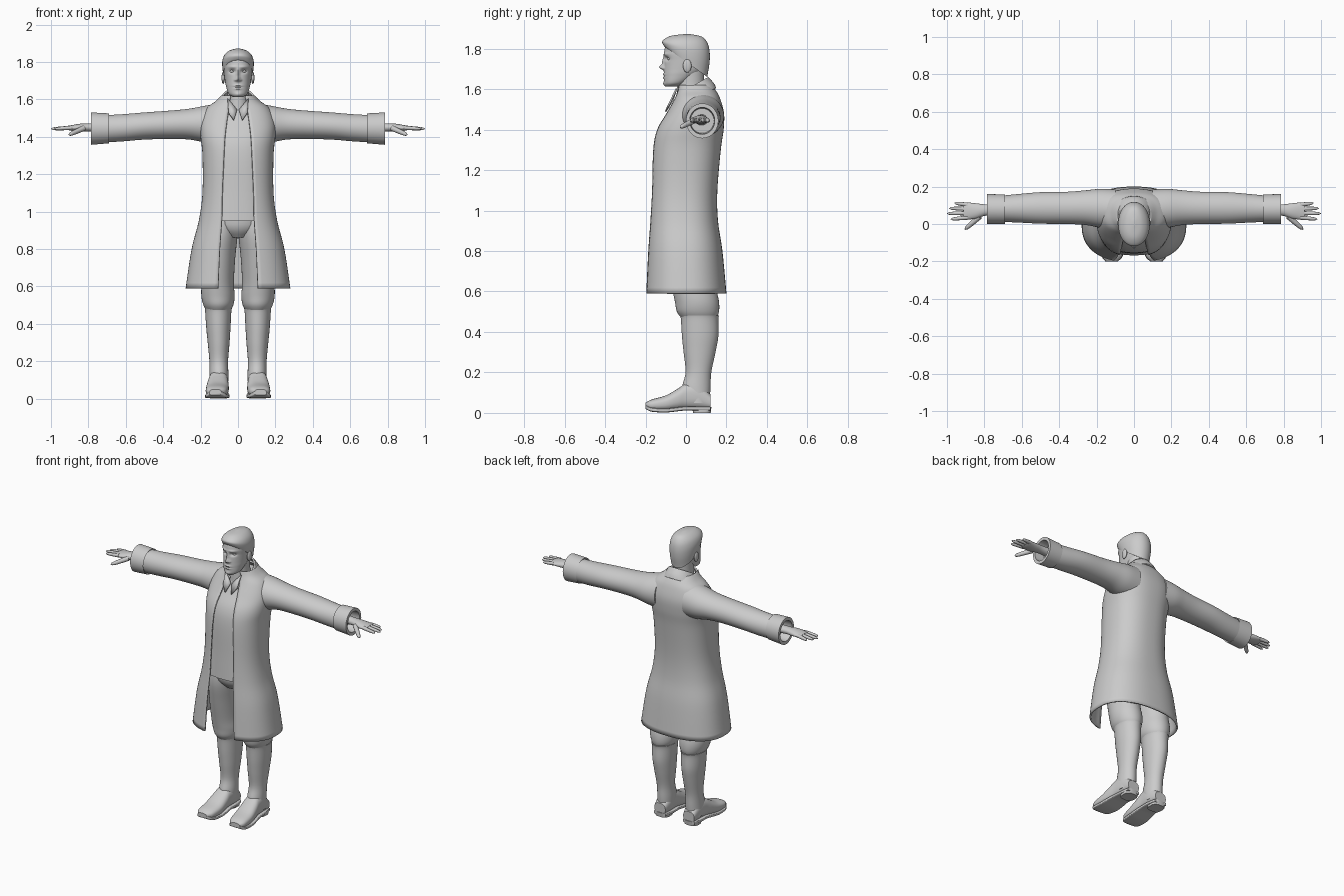
import bpy, bmesh, math
from mathutils import Vector

default_cube = bpy.data.objects.get("Cube")
if default_cube:
    bpy.data.objects.remove(default_cube)

grey = bpy.data.materials.new("plain grey")
grey.use_nodes = True
grey.diffuse_color = (0.6, 0.6, 0.6, 1)
grey.node_tree.nodes["Principled BSDF"].inputs["Base Color"].default_value = grey.diffuse_color


def finish(name, bm, closed=True, thickness=0):
    """Turn a bmesh into a smooth shaded object."""
    if closed:
        bmesh.ops.recalc_face_normals(bm, faces=bm.faces)
    mesh = bpy.data.meshes.new(name)
    bm.to_mesh(mesh)
    bm.free()
    mesh.materials.append(grey)
    obj = bpy.data.objects.new(name, mesh)
    bpy.context.collection.objects.link(obj)
    bpy.ops.object.select_all(action="DESELECT")
    bpy.context.view_layer.objects.active = obj
    obj.select_set(True)
    bpy.ops.object.shade_smooth_by_angle(angle=math.radians(40))
    if thickness:
        solid = obj.modifiers.new("thickness", "SOLIDIFY")
        solid.thickness, solid.offset = thickness, -1
    return obj


def smooth_rows(rows, steps):
    """Interpolate the cross-sections with a Catmull-Rom spline."""
    last, result = len(rows) - 1, []
    for i in range(last):
        quad = [rows[max(0, min(last, i + k))] for k in (-1, 0, 1, 2)]
        for step in range(steps):
            s = step / steps
            result.append([b + 0.5 * s * (c - a + s * (2*a - 5*b + 4*c - d + s * (3*(b - c) + d - a)))
                           for a, b, c, d in zip(*quad)])
    return result + [list(rows[-1])]


def loft(name, rows, axis="z", side=1, power=2, segments=40, steps=5, tilt=None, open_front=False,
         thickness=0, shape=None):
    """Skin superellipses; a row is position, u range, v range and half the front gap."""
    bm, rings = bmesh.new(), []
    dense = smooth_rows(rows, steps)

    def bend(value):
        return math.copysign(abs(value) ** (2 / power), value)

    for i, row in enumerate(dense):
        t, u0, u1, v0, v1 = row[:5]
        start = 0
        if open_front:
            start = math.asin(min(1, (2 * row[5] / (u1 - u0)) ** (power / 2)))
        count = segments + 1 if open_front else segments
        ring = []
        for j in range(count):
            angle = start + (2 * math.pi - 2 * start) * j / segments
            across, depth = bend(math.sin(angle)), -bend(math.cos(angle))
            u = (u0 + u1) / 2 + across * (u1 - u0) / 2
            v = (v0 + v1) / 2 + depth * (v1 - v0) / 2
            p = t + (tilt(i / (len(dense) - 1)) * depth if tilt else 0)
            point = Vector({"z": (u, v, p), "x": (p, u, v), "y": (u, p, v)}[axis])
            if shape:
                point = shape(point)
            point.x *= side
            ring.append(bm.verts.new(point))
        rings.append(ring)
    for low, high in zip(rings, rings[1:]):
        for j in range(segments):
            k = (j + 1) % len(low)
            bm.faces.new((low[j], low[k], high[k], high[j]))
    if not open_front:
        bm.faces.new(rings[0])
        bm.faces.new(rings[-1])
    return finish(name, bm, not open_front, thickness)


def centred(rows):
    return [(z, -w, w, *rest) for z, w, *rest in rows]


def ellipsoid(name, centre, size):
    bm = bmesh.new()
    bmesh.ops.create_uvsphere(bm, u_segments=24, v_segments=16, radius=1)
    for v in bm.verts:
        v.co = Vector(a * b + c for a, b, c in zip(v.co, size, centre))
    finish(name, bm)


def finger(name, start, end, radius, side):
    """Round-tipped tapered digit between two points."""
    bm, start, end = bmesh.new(), Vector(start), Vector(end)
    turn, rings = (end - start).to_track_quat("Z", "Y"), []
    for i in range(13):
        t = i / 12
        r = radius * (1 - 0.25 * t) * math.sqrt(1.01 - t ** 8)
        angles = [2 * math.pi * j / 12 for j in range(12)]
        ring = [start.lerp(end, t) + turn @ Vector((r * math.cos(a), r * math.sin(a), 0)) for a in angles]
        rings.append([bm.verts.new((p.x * side, p.y, p.z)) for p in ring])
    for low, high in zip(rings, rings[1:]):
        for j in range(12):
            bm.faces.new((low[j], low[j - 1], high[j - 1], high[j]))
    bm.faces.new(rings[0])
    bm.faces.new(rings[-1])
    finish(name, bm)


# Long open coat, with the shirt fitted just inside it
coat = centred([(.59, .28, -.205, .2, .107), (.8, .248, -.195, .18, .098), (.95, .21, -.185, .158, .088),
                (1.1, .19, -.178, .155, .085), (1.3, .19, -.17, .172, .076), (1.4, .2, -.148, .186, .07),
                (1.48, .2, -.1, .188, .06), (1.55, .17, -.06, .17, .05), (1.59, .12, -.045, .15, .045),
                (1.62, .09, -.04, .125, .04)])
loft("coat", coat, power=2.4, segments=64, open_front=True, thickness=.01)
loft("shirt", [(z, a + .017, b - .017, c + .017, d - .017) for z, a, b, c, d, gap in coat[2:-1]], power=2.4)
loft("coat_collar", centred([(1.56, .12, -.075, .15, .035), (1.585, .1, -.062, .137, .035),
                             (1.615, .085, -.05, .11, .03)]),
     open_front=True, thickness=.01, tilt=lambda s: .045)

# Head with a sculpted face: centre x, centre z, spread x, spread z, height
features = [(0, 1.708, .011, .012, .022), (0, 1.735, .008, .025, .012), (.031, 1.75, .016, .01, -.014),
            (.03, 1.773, .022, .007, .005), (0, 1.673, .02, .005, .006), (0, 1.657, .017, .005, .006),
            (0, 1.665, .022, .002, -.004), (0, 1.625, .018, .012, .007), (.014, 1.703, .006, .006, .008)]


def sculpt(p):
    if p.y < 0:
        p.y -= sum(h * math.exp(-((abs(p.x) - x) / sx) ** 2 - ((p.z - z) / sz) ** 2)
                   for x, z, sx, sz, h in features)
    return p


loft("head", centred([(1.612, .025, -.098, -.04), (1.63, .05, -.107, .0), (1.67, .064, -.109, .06),
                      (1.7, .07, -.108, .095), (1.74, .075, -.106, .11), (1.78, .078, -.108, .112),
                      (1.82, .074, -.098, .108), (1.85, .054, -.065, .085), (1.862, .015, -.02, .03)]),
     power=2.15, segments=96, steps=12, shape=sculpt)
loft("neck", centred([(1.5, .075, -.05, .11), (1.6, .057, -.045, .09), (1.7, .058, -.045, .09)]))
loft("hair", centred([(1.735, .079, -.104, .105), (1.775, .084, -.115, .116), (1.81, .083, -.117, .117),
                      (1.84, .07, -.1, .106), (1.862, .043, -.068, .078), (1.872, .008, -.01, .02)]),
     power=2.1, tilt=lambda s: -.075 * (1 - s) ** 2)

# Hips of the breeches
loft("breeches_seat", centred([(.86, .07, -.09, .1), (.93, .16, -.135, .14), (1.1, .15, -.13, .13)]))

# Foot cross-sections from toe to heel, shared with the sole
foot = [(-.2, .09, .15, .026, .05), (-.17, .062, .17, .012, .066), (-.1, .05, .172, .008, .086),
        (-.04, .05, .165, .014, .12), (0, .053, .158, .018, .145), (.06, .053, .153, .018, .15),
        (.122, .065, .145, .018, .09)]

for side, word in ((1, "left"), (-1, "right")):
    # Sleeve and hollow turned cuff
    loft(word + "_sleeve", [(.1, -.03, .185, 1.36, 1.578), (.18, -.02, .188, 1.37, 1.565),
                            (.26, -.005, .18, 1.385, 1.55), (.36, 0, .172, 1.388, 1.54),
                            (.5, .002, .17, 1.385, 1.53), (.62, .008, .16, 1.375, 1.52),
                            (.72, .012, .15, 1.37, 1.515)], axis="x", side=side)
    loft(word + "_cuff", [(.7, .014, .148, 1.375, 1.512), (.69, 0, .158, 1.365, 1.525),
                          (.785, 0, .16, 1.357, 1.53), (.785, .018, .142, 1.377, 1.51),
                          (.72, .022, .138, 1.382, 1.505)], axis="x", side=side, steps=1)
    # Hand with four fingers and a thumb
    loft(word + "_hand", [(.7, .045, .11, 1.42, 1.475), (.79, .045, .105, 1.427, 1.472),
                          (.84, .03, .11, 1.427, 1.47), (.89, .024, .115, 1.432, 1.462),
                          (.912, .03, .112, 1.438, 1.458)], axis="x", side=side, segments=24)
    for label, base, tip, reach in (("index", .034, .026, .98), ("middle", .058, .056, 1),
                                    ("ring", .081, .084, .988), ("little", .103, .112, .96)):
        finger(word + "_" + label + "_finger", (.89, base, 1.448), (reach, tip, 1.442), .0115, side)
    finger(word + "_thumb", (.825, .04, 1.445), (.905, -.03, 1.41), .015, side)

    # Breeches gathered over a tall boot
    loft(word + "_breeches_leg", [(.465, .045, .165, -.02, .15), (.5, .025, .185, -.045, .163),
                                  (.55, .018, .196, -.055, .163), (.62, .022, .195, -.07, .15),
                                  (.75, .015, .19, -.1, .14), (.88, .002, .18, -.125, .14),
                                  (1, 0, .16, -.12, .13)], side=side)
    loft(word + "_boot_shaft", [(.05, .055, .153, 0, .115), (.12, .051, .153, -.02, .121),
                                (.2, .053, .153, -.002, .125), (.3, .045, .162, -.012, .146),
                                (.38, .04, .17, -.02, .16), (.46, .036, .175, -.025, .16),
                                (.482, .033, .178, -.029, .163)], side=side)
    loft(word + "_boot_foot", foot, axis="y", side=side, power=2.5)
    loft(word + "_boot_sole", [(y, a - .003, b + .003, low - .006, low + .014) for y, a, b, low, top in foot],
         axis="y", side=side, power=6)
    loft(word + "_boot_heel", [(0, .06, .15, .035, .122), (.03, .057, .152, .03, .126)],
         side=side, power=3, steps=1)

    # Ear, eye and pointed shirt collar
    ellipsoid(word + "_ear", (side * .079, .006, 1.715), (.009, .021, .033))
    ellipsoid(word + "_eye", (side * .031, -.08, 1.75), (.014, .012, .008))
    bm = bmesh.new()
    corners = [(.055, -.05, 1.605), (.004, -.07, 1.545), (.022, -.105, 1.49), (.05, -.085, 1.53)]
    bm.faces.new([bm.verts.new((x * side, y, z)) for x, y, z in corners][::side])
    finish(word + "_shirt_collar_point", bm, False, .008)
